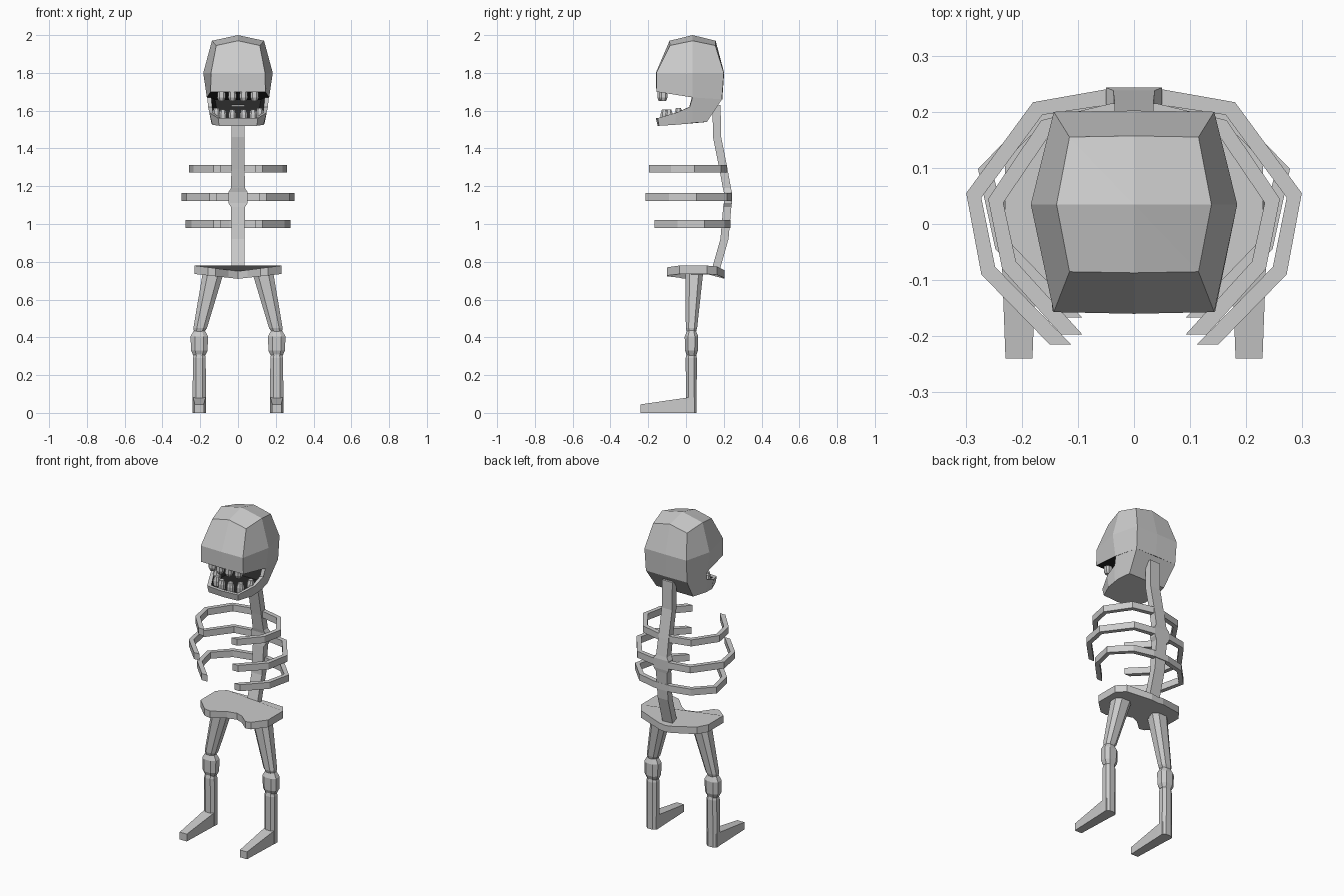
import bpy, bmesh
from mathutils import Vector

if "Cube" in bpy.data.objects:
    bpy.data.objects.remove(bpy.data.objects["Cube"])


def material(name, v):
    m = bpy.data.materials.new(name)
    m.diffuse_color = (v, v, v, 1)
    m.use_nodes = True
    m.node_tree.nodes["Principled BSDF"].inputs["Base Color"].default_value = m.diffuse_color
    return m


BONE = material("bone grey", 0.6)
DARK = material("mouth dark", 0.02)


def loft(name, rings, dark=(), tip=None):
    """Skin closed rings of equal size; 'dark' lists band numbers (-1 first cap, 99 last cap)."""
    bm = bmesh.new()
    vs = [[bm.verts.new(p) for p in r] for r in rings]
    n = len(rings[0])
    first = bm.faces.new(vs[0])
    first.material_index = int(-1 in dark)
    for b, (lo, hi) in enumerate(zip(vs, vs[1:])):
        for i in range(n):
            j = (i + 1) % n
            f = bm.faces.new((lo[i], lo[j], hi[j], hi[i]))
            f.material_index = int(b in dark)
    if tip:
        c = bm.verts.new(tip)
        for i in range(n):
            bm.faces.new((vs[-1][i], vs[-1][(i + 1) % n], c))
    else:
        last = bm.faces.new(vs[-1])
        last.material_index = int(99 in dark)
    bmesh.ops.recalc_face_normals(bm, faces=bm.faces)
    me = bpy.data.meshes.new(name)
    bm.to_mesh(me)
    bm.free()
    me.materials.append(BONE)
    me.materials.append(DARK)
    ob = bpy.data.objects.new(name, me)
    bpy.context.collection.objects.link(ob)
    return ob


def mirrored(half):
    """Half ring from front centre to back centre -> full ring."""
    return half + [(-x, y, z) for x, y, z in half[-2:0:-1]]


def octagon(cx, cy, z, hx, hy, k=0.5):
    pts = [(hx, -k * hy), (hx, k * hy), (k * hx, hy), (-k * hx, hy),
           (-hx, k * hy), (-hx, -k * hy), (-k * hx, -hy), (k * hx, -hy)]
    return [(cx + x, cy + y, z) for x, y in pts]


# Cranium: palate ring, temple ring, crown ring, peak
loft("cranium", [
    mirrored([(0, -.157, 1.7), (.145, -.155, 1.7), (.165, .035, 1.67), (.14, .19, 1.66), (0, .192, 1.66)]),
    mirrored([(0, -.16, 1.8), (.143, -.157, 1.8), (.184, .035, 1.8), (.143, .2, 1.8), (0, .202, 1.8)]),
    mirrored([(0, -.087, 1.97), (.115, -.085, 1.945), (.138, .035, 1.97), (.115, .155, 1.945), (0, .157, 1.97)]),
], dark=(-1,), tip=(0, .035, 2.0))

# Jaw: outer shell with a hollow, dark inside
base = [(0, -.15, 1.52), (.1, -.143, 1.52), (.135, -.06, 1.525), (.14, 0, 1.53),
        (.14, .035, 1.535), (.125, .11, 1.54), (0, .11, 1.54)]
rim = [(0, -.16, 1.56), (.105, -.15, 1.56), (.152, -.05, 1.59), (.158, .02, 1.62),
       (.163, .035, 1.67), (.14, .19, 1.66), (0, .19, 1.66)]
rim_in = [(x * .87, y * .87, z) for x, y, z in rim]
floor = [(x * .82, y * .82, 1.55) for x, y, z in base]
loft("jaw", [mirrored(r) for r in (base, rim, rim_in, floor)], dark=(2, 99))

# Teeth
for s in (-1, 1):
    for x, y in ((.03, -.13), (.088, -.12)):
        loft("upper_tooth", [octagon(s * x, y, z, r, r) for z, r in ((1.70, .02), (1.67, .022), (1.65, .014))])
    for x, y, z0 in ((.03, -.115, 1.54), (.08, -.09, 1.54), (.115, -.04, 1.55)):
        loft("lower_tooth", [octagon(s * x, y, z0 + z, r, r) for z, r in ((0, .02), (.04, .02), (.065, .013))])

# Spine: z, back y, half width
spine = [(.755, .178, .035), (.92, .225, .035), (1.09, .24, .037), (1.11, .243, .05), (1.17, .243, .05),
         (1.19, .238, .037), (1.29, .22, .035), (1.46, .186, .035), (1.63, .183, .035)]
loft("spine", [[(-w, y, z), (w, y, z), (w, y - .043, z), (-w, y - .043, z)] for z, y, w in spine])

# Ribs: outer path from the spine round to the open front
ribs = [
    (1.292, [(0, .215), (.04, .215), (.165, .185), (.26, .045), (.235, -.08), (.13, -.197)]),
    (1.143, [(0, .24), (.05, .24), (.18, .217), (.299, .055), (.272, -.09), (.15, -.215)]),
    (1.0, [(0, .235), (.05, .235), (.175, .205), (.278, .098), (.247, -.045), (.13, -.167)]),
]
for z, path in ribs:
    pts = [Vector(p) for p in path]
    for s in (-1, 1):
        rings = []
        for i, p in enumerate(pts):
            t = (pts[min(i + 1, len(pts) - 1)] - pts[max(i - 1, 0)]).normalized()
            q = p + Vector((t.y, -t.x)) * .028
            if i == len(pts) - 1:
                q = p - Vector((.038, 0))
            if i == 0:
                q.x = 0
            rings.append([(s * p.x, p.y, z - .02), (s * p.x, p.y, z + .02),
                          (s * q.x, q.y, z + .02), (s * q.x, q.y, z - .02)])
        loft("rib", rings)

# Pelvis: notched plate whose wings rise outward
plan = [(0, -.01), (.05, -.035), (.12, -.1), (.158, -.1), (.23, -.035), (.23, .11), (.19, .165), (.04, .205), (0, .205)]
loft("pelvis", [mirrored([(x, y, z + k * x) for x, y in plan]) for z, k in ((.71, .11), (.75, .13))])

# Legs
for s in (-1, 1):
    loft("upper_leg", [octagon(s * x, y, z, hx, hy) for x, y, z, hx, hy in (
        (.133, .043, .735, .055, .047), (.2, .029, .45, .036, .03), (.205, .029, .43, .028, .024))])
    loft("knee", [octagon(s * .205, .029, z, h, h * .78) for z, h in (
        (.435, .03), (.405, .046), (.33, .044), (.305, .032))])
    loft("lower_leg", [octagon(s * .205, .028, z, hx, hy) for z, hx, hy in (
        (.315, .028, .024), (.29, .034, .03), (.08, .035, .028), (0, .035, .028))])
    loft("foot", [[(s * .205 - s * w, y, 0), (s * .205 + s * w, y, 0),
                   (s * .205 + s * w, y, z), (s * .205 - s * w, y, z)]
                  for y, w, z in ((.045, .033, .082), (0, .033, .08), (-.24, .024, .045))])
